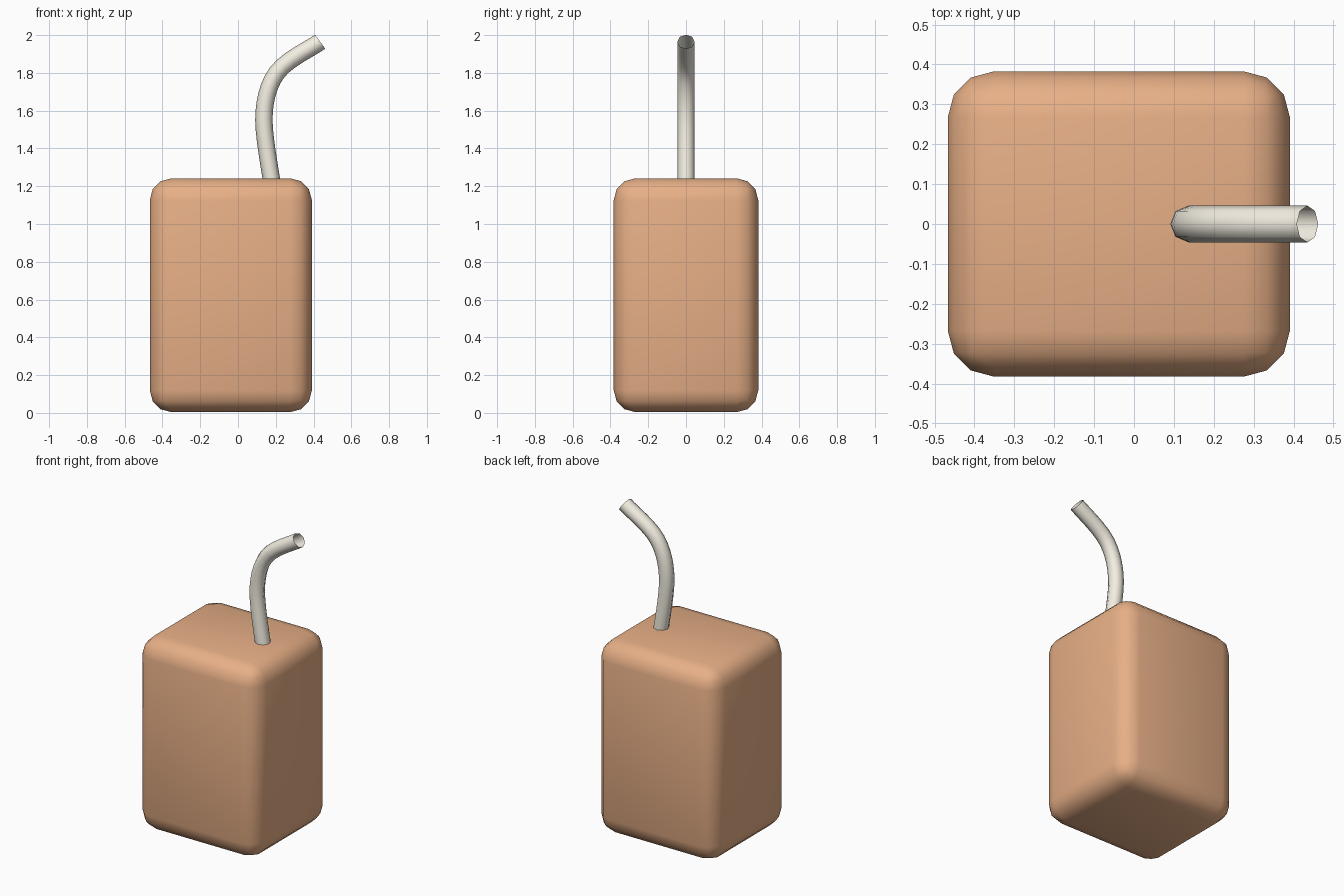
import bpy, math
from mathutils import Vector

if "Cube" in bpy.data.objects:
    bpy.data.objects.remove(bpy.data.objects["Cube"])


def material(name, rgb):
    m = bpy.data.materials.new(name)
    m.diffuse_color = (*rgb, 1)
    m.use_nodes = True
    m.node_tree.nodes["Principled BSDF"].inputs["Base Color"].default_value = m.diffuse_color
    return m


# Carton: box with rounded edges
bpy.ops.mesh.primitive_cube_add(size=1, location=(-0.038, 0, 0.623))
carton = bpy.context.object
carton.name = "carton"
carton.scale = (0.858, 0.765, 1.238)
bpy.ops.object.transform_apply(location=False, rotation=False, scale=True)
bevel = carton.modifiers.new("rounded_edges", 'BEVEL')
bevel.width = 0.115
bevel.segments = 3
bpy.ops.object.modifier_apply(modifier=bevel.name)
bpy.ops.object.shade_smooth()
carton.data.materials.append(material("orange_card", (0.8, 0.43, 0.24)))

# Straw: open eight-sided tube along a bent path (x, z, handle dx, handle dz)
path = [(0.19, 1.16, -0.02, 0.12),
        (0.137, 1.55, 0.0, 0.09),
        (0.205, 1.80, 0.05, 0.07),
        (0.435, 1.965, 0.05, 0.036)]
curve = bpy.data.curves.new("straw", 'CURVE')
curve.dimensions = '3D'
curve.bevel_depth = 0.046
curve.bevel_resolution = 2
curve.resolution_u = 6
curve.use_fill_caps = False
spline = curve.splines.new('BEZIER')
spline.bezier_points.add(len(path) - 1)
for p, (x, z, dx, dz) in zip(spline.bezier_points, path):
    p.handle_left_type = p.handle_right_type = 'FREE'
    p.co = Vector((x, 0, z))
    p.handle_left = p.co - Vector((dx, 0, dz))
    p.handle_right = p.co + Vector((dx, 0, dz))
straw = bpy.data.objects.new("straw", curve)
bpy.context.collection.objects.link(straw)
curve.materials.append(material("cream_plastic", (0.9, 0.86, 0.76)))

# Turn the straw into a smooth mesh
bpy.ops.object.select_all(action='DESELECT')
straw.select_set(True)
bpy.context.view_layer.objects.active = straw
bpy.ops.object.convert(target='MESH')
bpy.ops.object.shade_smooth()
